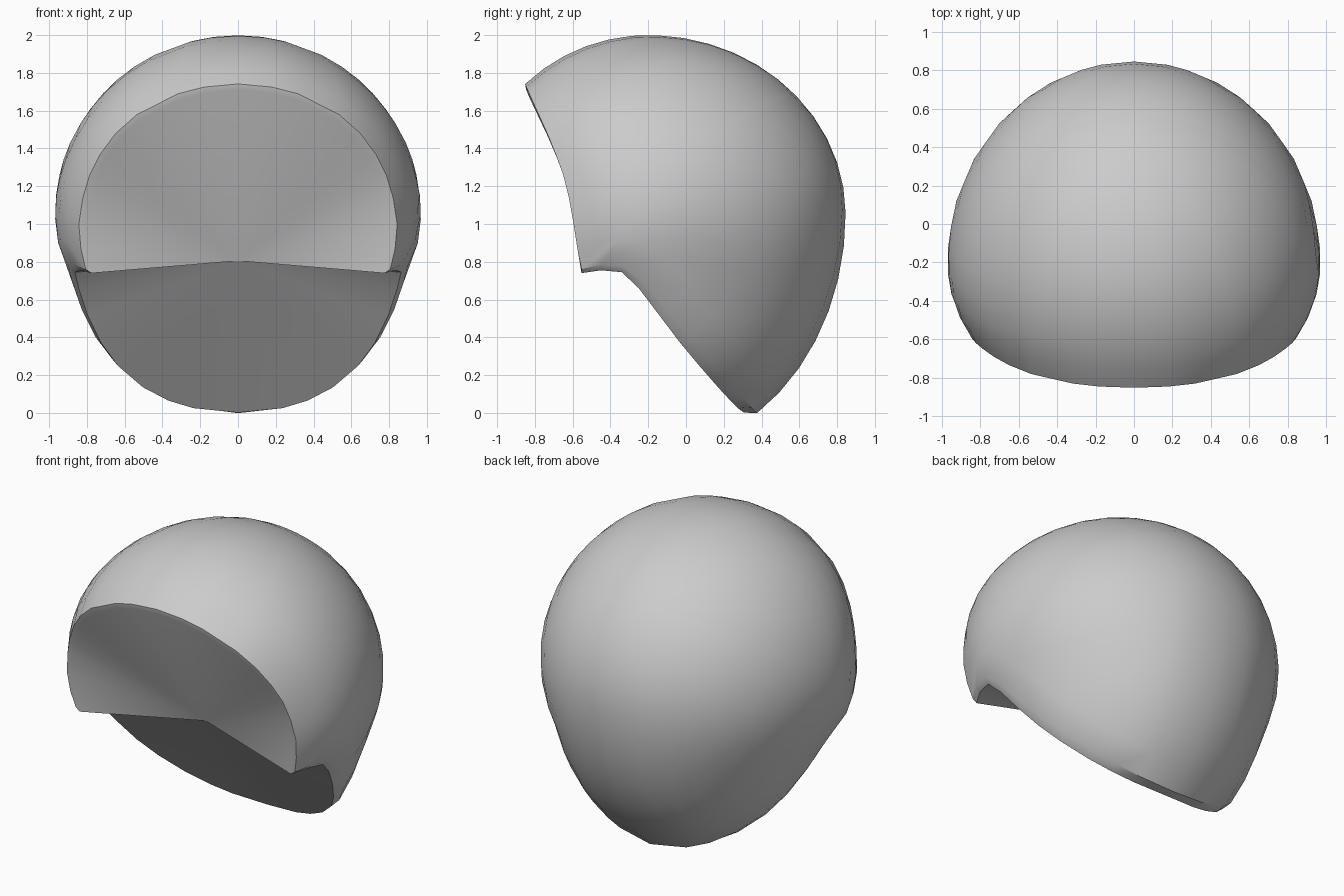
import bpy, bmesh, math
from mathutils import Vector

if "Cube" in bpy.data.objects:
    bpy.data.objects.remove(bpy.data.objects["Cube"])

CY, CZ = -0.2, 1.05          # centre of the egg-shaped shell
RX, RBACK, RTOP, RLOW = 0.97, 1.045, 0.95, 1.26


def smooth(t):
    t = min(max(t, 0), 1)
    return t * t * (3 - 2 * t)


def front_radius(z):
    return 0.8 + 0.15 * smooth((z - 1.1) / 0.6)


def taper(z):
    return 1 - 0.065 * smooth((1.0 - z) / 0.4)


def to_shell(u):
    """Unit direction to a point on the shell."""
    z = CZ + u.z * (RTOP if u.z > 0 else RLOW)
    y = CY + u.y * (RBACK if u.y > 0 else front_radius(z))
    return Vector((RX * u.x * taper(z), y, z))


def to_unit(y, z, on_middle):
    """Side-view rim point to a unit direction on the +x half."""
    uz = (z - CZ) / (RTOP if z > CZ else RLOW)
    uy = (y - CY) / (RBACK if y > CY else front_radius(z))
    ux = 0 if on_middle else math.sqrt(max(0, 1 - uy * uy - uz * uz))
    return Vector((ux, uy, uz)).normalized()


# rim from brow to nape: y, z, then the inner edge's offset in y, z
RIM = [(-.85, 1.74, .005, -.03), (-.845, 1.725, .005, -.03), (-.83, 1.69, .005, -.03),
       (-.78, 1.58, .005, -.025), (-.735, 1.48, .005, -.02), (-.69, 1.37, .005, -.015),
       (-.65, 1.26, .005, -.01), (-.62, 1.14, .005, 0), (-.595, 1.0, .005, 0),
       (-.575, .87, .005, 0), (-.553, .76, 0, -.02), (-.45, .785, 0, -.03),
       (-.33, .775, -.01, -.03), (-.22, .69, -.03, -.03), (-.1, .545, -.04, -.03),
       (.02, .4, -.05, -.03), (.12, .28, -.05, -.03), (.23, .16, -.06, -.025),
       (.3, .08, -.065, -.015), (.345, .03, -.07, -.005), (.37, .01, -.07, .003)]

half, last = [], len(RIM) - 1
for i, (y, z, dy, dz) in enumerate(RIM):
    u = to_unit(y, z, i in (0, last))
    p = to_shell(u)
    half.append((u, Vector((p.x * 0.962, p.y + dy, p.z + dz))))
flip = lambda v: Vector((-v.x, v.y, v.z))
loop = half + [(flip(u), flip(p)) for u, p in reversed(half[1:-1])]
n = len(loop)

bm = bmesh.new()


def bridge(a, b):
    for i in range(n):
        j = (i + 1) % n
        bm.faces.new((a[i], a[j], b[j], b[i]))


def fan(a, tip):
    for i in range(n):
        bm.faces.new((a[i], a[(i + 1) % n], tip))


# outer shell: rings running from the rim to a pole at the upper back
pole = Vector((0, 0.75, 0.66)).normalized()
STEPS = 12
rings = [[bm.verts.new(to_shell(u.slerp(pole, k / STEPS))) for u, _ in loop]
         for k in range(STEPS)]
for a, b in zip(rings, rings[1:]):
    bridge(a, b)
fan(rings[-1], bm.verts.new(to_shell(pole)))

# rim thickness, and the hollow drawn in to one inner point
inner = [bm.verts.new(p) for _, p in loop]
bridge(inner, rings[0])
fan(inner, bm.verts.new((0, -0.34, 0.805)))
bmesh.ops.recalc_face_normals(bm, faces=bm.faces)

mesh = bpy.data.meshes.new("helmet_shell")
bm.to_mesh(mesh)
bm.free()
shell = bpy.data.objects.new("helmet_shell", mesh)
bpy.context.collection.objects.link(shell)

grey = bpy.data.materials.new("light_grey")
grey.diffuse_color = (0.6, 0.6, 0.6, 1)
grey.use_nodes = True
grey.node_tree.nodes["Principled BSDF"].inputs["Base Color"].default_value = grey.diffuse_color
mesh.materials.append(grey)

bpy.context.view_layer.objects.active = shell
shell.select_set(True)
bpy.ops.object.shade_smooth_by_angle(angle=math.radians(32))
